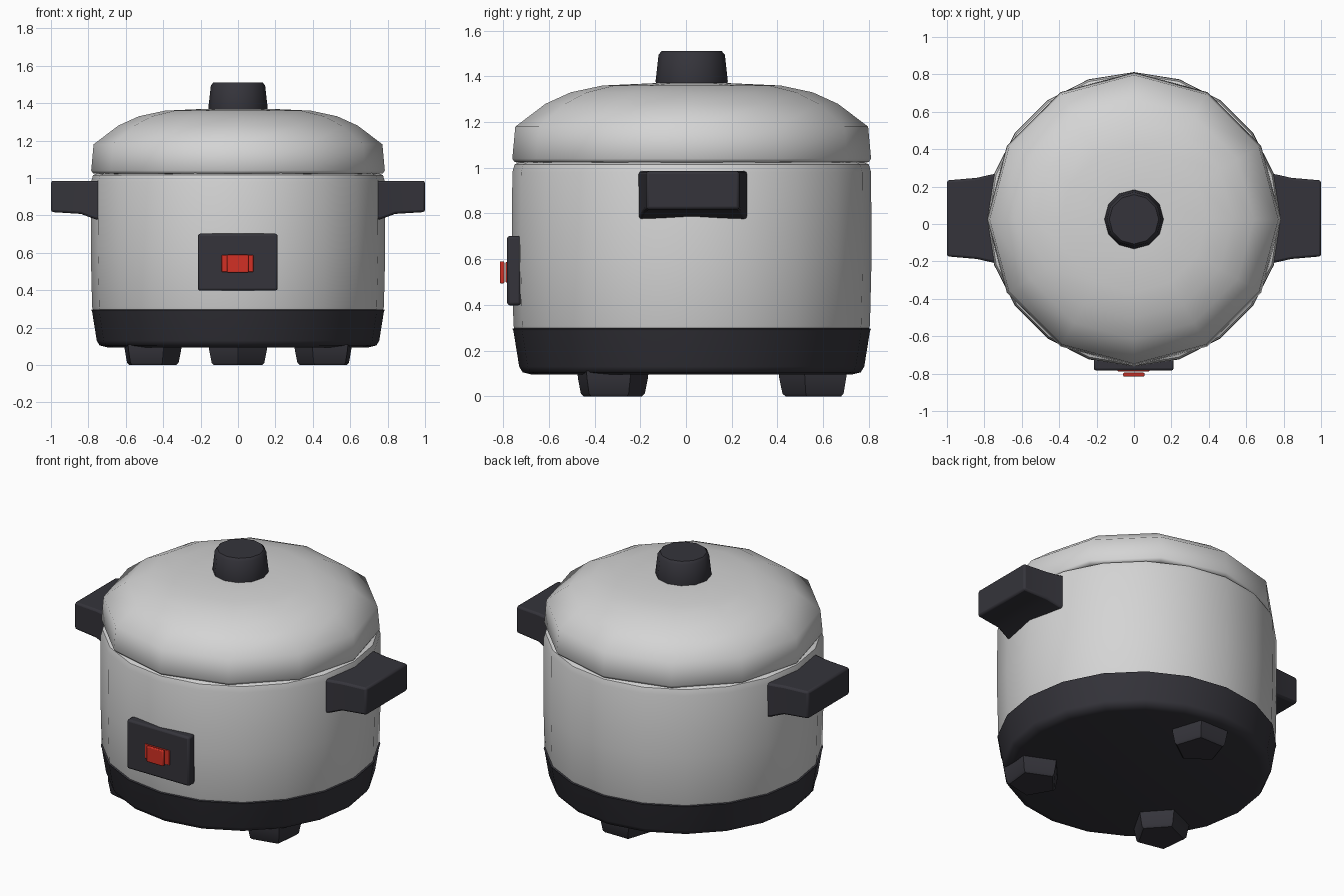
import bpy, bmesh, math
from mathutils import Matrix

if "Cube" in bpy.data.objects:
    bpy.data.objects.remove(bpy.data.objects["Cube"], do_unlink=True)

CY = 0.025  # middle of the pot along y


def material(name, colour):
    m = bpy.data.materials.new(name)
    m.use_nodes = True
    m.diffuse_color = colour
    node = m.node_tree.nodes["Principled BSDF"]
    node.inputs["Base Color"].default_value = colour
    node.inputs["Roughness"].default_value = 0.6
    return m


grey = material("light grey", (0.66, 0.66, 0.66, 1))
dark = material("dark charcoal", (0.035, 0.034, 0.043, 1))
red = material("switch red", (0.65, 0.03, 0.018, 1))


def finish(name, bm, mat, angle=35, bevel=0):
    bmesh.ops.recalc_face_normals(bm, faces=bm.faces)
    mesh = bpy.data.meshes.new(name)
    bm.to_mesh(mesh)
    bm.free()
    mesh.materials.append(mat)
    ob = bpy.data.objects.new(name, mesh)
    bpy.context.collection.objects.link(ob)
    if bevel:
        mod = ob.modifiers.new("soft edges", "BEVEL")
        mod.width = bevel
        mod.segments = 2
        mod.limit_method = "ANGLE"
    bpy.ops.object.select_all(action="DESELECT")
    ob.select_set(True)
    bpy.context.view_layer.objects.active = ob
    bpy.ops.object.shade_smooth_by_angle(angle=math.radians(angle))
    return ob


def loft(name, rings, mat, **options):
    """Skin a list of closed rings of points and cap both ends."""
    bm = bmesh.new()
    loops = [[bm.verts.new(p) for p in ring] for ring in rings]
    for a, b in zip(loops, loops[1:]):
        for i in range(len(a)):
            j = (i + 1) % len(a)
            bm.faces.new((a[i], a[j], b[j], b[i]))
    bm.faces.new(loops[0])
    bm.faces.new(loops[-1])
    return finish(name, bm, mat, **options)


def turned(name, profile, sides, mat, x=0, y=CY, start=90, **options):
    """Stack rings of (radius, height) about a vertical axis."""
    turns = [math.radians(start + 360 * i / sides) for i in range(sides)]
    rings = [[(x + r * math.cos(t), y + r * math.sin(t), z) for t in turns]
             for r, z in profile]
    return loft(name, rings, mat, **options)


def box(name, x0, x1, y0, y1, z0, z1, mat, bevel):
    bm = bmesh.new()
    place = Matrix.Translation(((x0 + x1) / 2, (y0 + y1) / 2, (z0 + z1) / 2))
    size = Matrix.Diagonal((x1 - x0, y1 - y0, z1 - z0, 1))
    bmesh.ops.create_cube(bm, size=1, matrix=place @ size)
    return finish(name, bm, mat, bevel=bevel)


# Pot body, base band and lid
turned("pot_body", [(0.77, 0.28), (0.78, 0.31), (0.787, 0.6), (0.785, 0.98),
                    (0.775, 1.015), (0.74, 1.03)], 20, grey, angle=50)
turned("base", [(0.70, 0.095), (0.74, 0.105), (0.755, 0.13), (0.78, 0.285),
                (0.785, 0.295), (0.77, 0.3)], 20, dark, angle=50)
turned("lid", [(0.75, 1.022), (0.775, 1.025), (0.785, 1.04), (0.772, 1.18),
               (0.64, 1.28), (0.53, 1.33), (0.39, 1.36), (0.17, 1.37)],
       12, grey, angle=55)

# Lid knob
turned("lid_knob", [(0.155, 1.355), (0.158, 1.38), (0.145, 1.495),
                    (0.132, 1.51)], 12, dark, angle=45)

# Side handles, flaring towards the pot
for side, sign in (("left", 1), ("right", -1)):
    sections = [(0.70, 0.245, 0.765), (0.765, 0.234, 0.78),
                (0.84, 0.217, 0.808), (1.0, 0.203, 0.818)]
    rings = [[(sign * x, 0.03 - w, low), (sign * x, 0.03 + w, low),
              (sign * x, 0.03 + w, 0.985), (sign * x, 0.03 - w, 0.985)]
             for x, w, low in sections]
    loft(side + "_handle", rings, dark, bevel=0.012)

# Control panel and switch
box("control_panel", -0.215, 0.212, -0.783, -0.722, 0.398, 0.702, dark, 0.012)
box("switch_plate", -0.087, 0.082, -0.789, -0.781, 0.498, 0.588, red, 0.003)
box("switch_button", -0.058, 0.056, -0.815, -0.795, 0.494, 0.59, red, 0.005)

# Three feet
feet = {"left_foot": (0.465, -0.325, 30), "right_foot": (-0.465, -0.325, 150),
        "back_foot": (0, 0.57, 270)}
for name, (x, y, start) in feet.items():
    turned(name, [(0.165, 0.11), (0.162, 0.08), (0.148, 0.012), (0.135, 0.0)],
           5, dark, x=x, y=y, start=start, angle=40)
